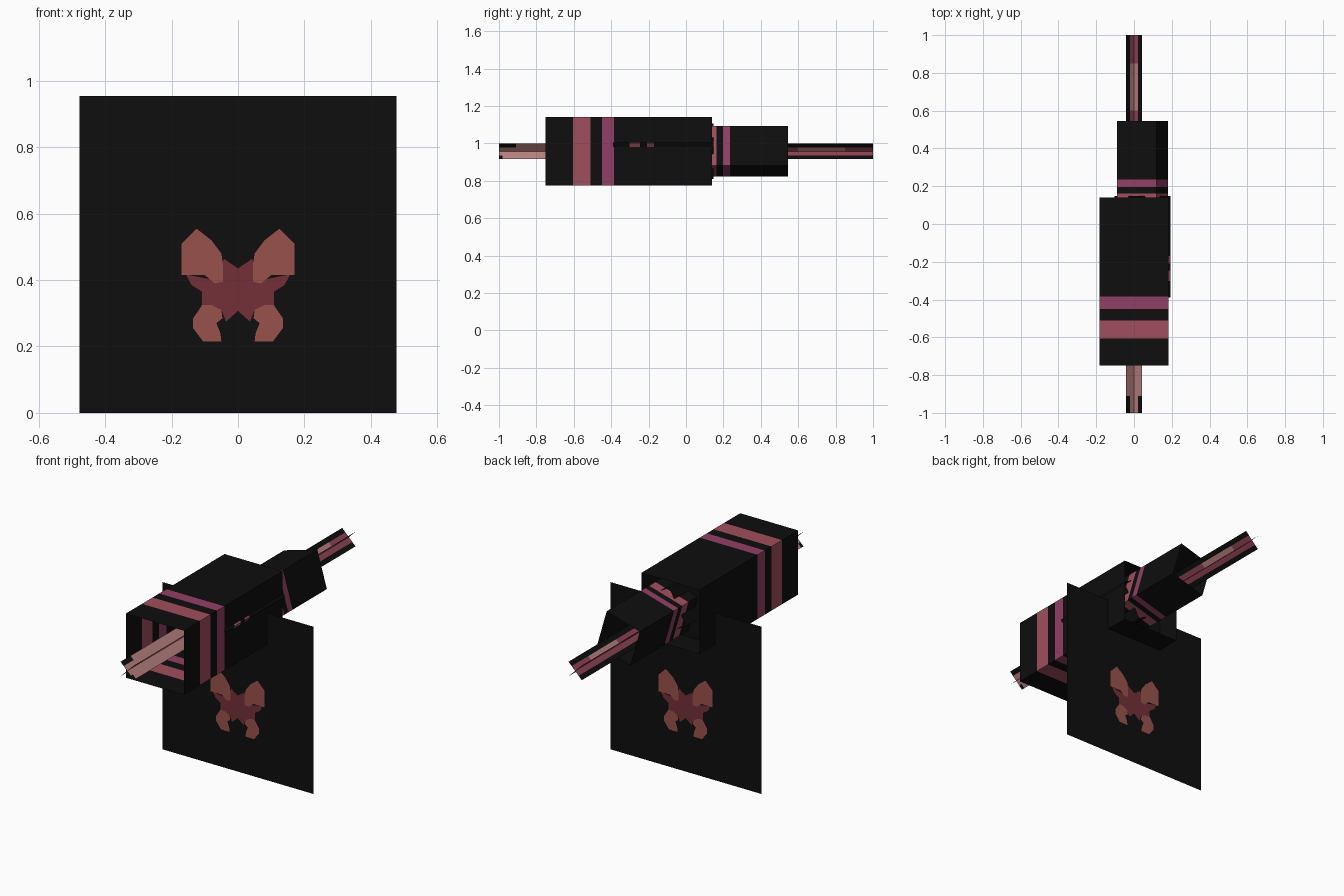
import bpy, bmesh, math

if "Cube" in bpy.data.objects:
    bpy.data.objects.remove(bpy.data.objects["Cube"])

CZ = 0.957  # height of the shared long axis


def srgb(r, g, b):
    f = lambda c: c / 12.92 if c <= 0.04045 else ((c + 0.055) / 1.055) ** 2.4
    return (f(r / 255), f(g / 255), f(b / 255), 1.0)


COLOURS = {
    "black": (14, 14, 14), "red_band": (160, 78, 93), "magenta_band": (145, 63, 101),
    "wing_brown": (152, 82, 76), "body_maroon": (115, 48, 57),
    "pale_pink": (186, 130, 128), "rose": (144, 68, 84),
}
MATS = {}
for key, rgb in COLOURS.items():
    MATS[key] = bpy.data.materials.new(key)
    MATS[key].diffuse_color = srgb(*rgb)


def build(name, faces):
    """faces: list of (points, colour)"""
    used = sorted({c for _, c in faces})
    bm = bmesh.new()
    for pts, colour in faces:
        f = bm.faces.new([bm.verts.new(p) for p in pts])
        f.material_index = used.index(colour)
    bmesh.ops.remove_doubles(bm, verts=bm.verts, dist=1e-5)
    me = bpy.data.meshes.new(name)
    bm.to_mesh(me)
    bm.free()
    for c in used:
        me.materials.append(MATS[c])
    ob = bpy.data.objects.new(name, me)
    bpy.context.collection.objects.link(ob)
    return ob


# Open square tubes with two painted bands
def tube(name, cx, radius, angle, y0, y1):
    cuts = [0, 0.163, 0.27, 0.3375, 0.41, 1]
    cols = ["black", "red_band", "black", "magenta_band", "black"]
    ys = [y0 + t * (y1 - y0) for t in cuts]
    corner = []
    for k in range(4):
        a = math.radians(angle + 90 * k)
        corner.append((cx + radius * math.cos(a), CZ + radius * math.sin(a)))
    faces = []
    for k in range(4):
        (xa, za), (xb, zb) = corner[k], corner[(k + 1) % 4]
        for i, c in enumerate(cols):
            u, v = ys[i], ys[i + 1]
            faces.append(([(xa, u, za), (xa, v, za), (xb, v, zb), (xb, u, zb)], c))
    build(name, faces)


tube("main_tube", 0.0, 0.259, 45, -0.75, 0.14)
tube("inner_tube", 0.045, 0.154, 16, -0.39, 0.147)
tube("rear_tube", 0.045, 0.154, -29, 0.02, 0.545)

# Long shaft: two crossed strips, as four arms
R, S = 0.059, 0.031
faces = []
for k in range(4):
    a = math.radians(45 + 90 * k)
    dx, dz = math.cos(a), math.sin(a)
    upper = dz > 0
    ys = [-1, -0.91 if upper else -0.98, -0.45, 0.6, 0.85, 1]
    inner = ["pale_pink", "pale_pink", "rose", "pale_pink" if upper else "rose", "rose"]
    outer = ["black", "pale_pink", "black", "black", "black"]
    for i in range(5):
        for s, t, c in ((0, S, inner[i]), (S, R, outer[i])):
            faces.append(([(dx * s, ys[i], CZ + dz * s), (dx * t, ys[i], CZ + dz * t),
                           (dx * t, ys[i + 1], CZ + dz * t), (dx * s, ys[i + 1], CZ + dz * s)], c))
build("crossed_shaft", faces)

# Hanging square panel
P = 0.477
build("square_panel", [([(-P, 0, 0), (P, 0, 0), (P, 0, 0.955), (-P, 0, 0.955)], "black")])

# Butterfly emblem on both sides of the panel (right half, mirrored)
upper_wing = [(.045, .445), (.05, .48), (.08, .52), (.125, .555), (.17, .51), (.17, .415),
              (.10, .415), (.07, .39), (.045, .395)]
lower_wing = [(.05, .31), (.08, .325), (.108, .325), (.135, .285), (.135, .255), (.105, .215),
              (.05, .215), (.053, .24), (.065, .27), (.047, .285)]
body = [(0, .435), (.042, .464), (.07, .40), (.157, .417), (.14, .385), (.108, .365),
        (.108, .325), (.05, .31), (.036, .275), (0, .307)]
faces = []
for side in (-1, 1):
    for mirror in (-1, 1):
        for shape, c, off in ((body, "body_maroon", 0.002), (upper_wing, "wing_brown", 0.004),
                              (lower_wing, "wing_brown", 0.004)):
            pts = [(mirror * x, side * off, z) for x, z in shape]
            if mirror * side < 0:
                pts.reverse()
            faces.append((pts, c))
build("butterfly_emblem", faces)

for m in bpy.data.materials:
    if m.users and not m.is_grease_pencil:
        m.use_nodes = True
        m.node_tree.nodes["Principled BSDF"].inputs["Base Color"].default_value = m.diffuse_color
